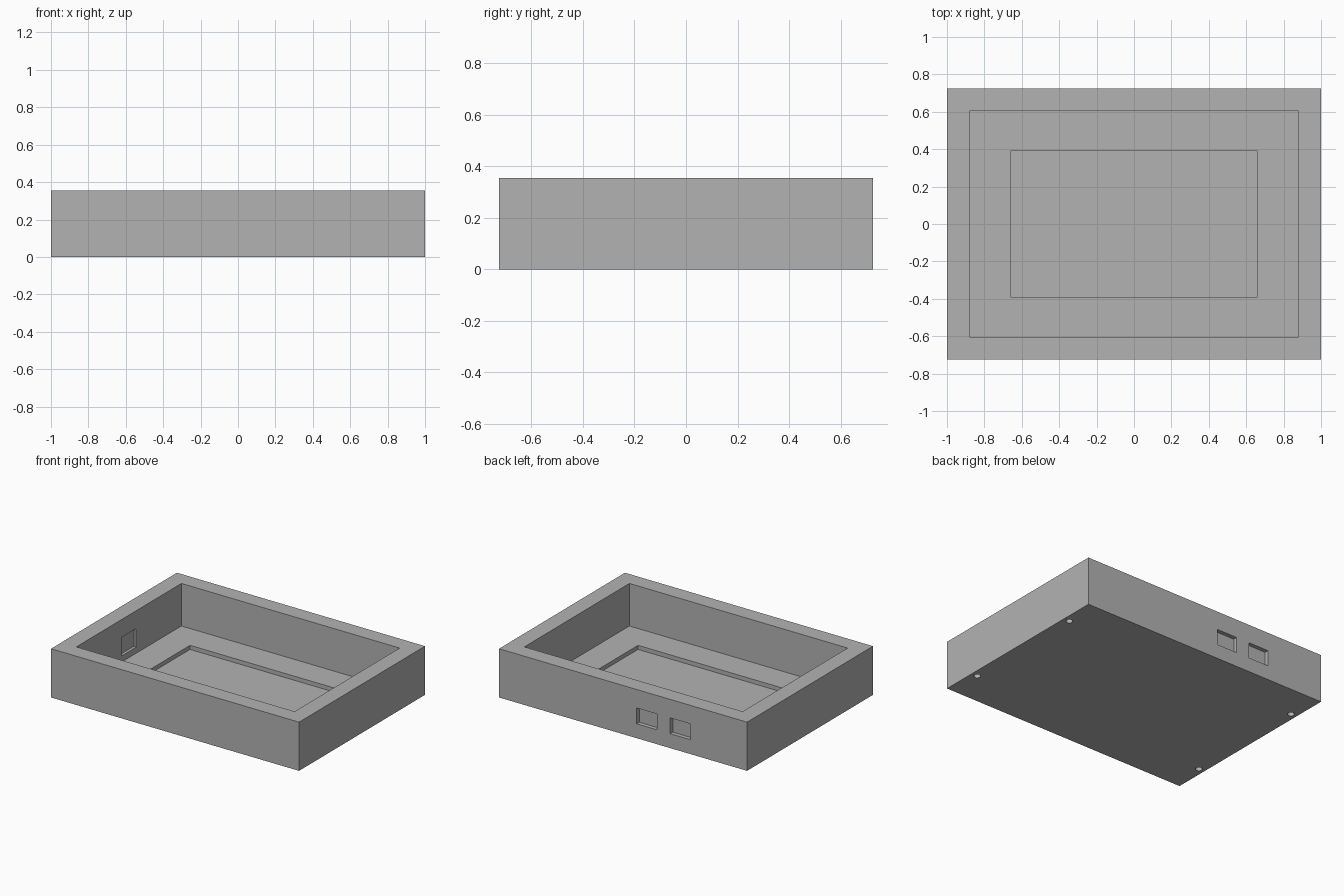
import bpy

cube = bpy.data.objects.get("Cube")
if cube:
    bpy.data.objects.remove(cube, do_unlink=True)

grey = bpy.data.materials.new("plain_grey")
grey.use_nodes = True
colour = (0.45, 0.45, 0.45, 1)
grey.diffuse_color = colour
grey.node_tree.nodes["Principled BSDF"].inputs["Base Color"].default_value = colour

WIDTH, DEPTH, HEIGHT = 2.0, 1.45, 0.355
FLOOR, POCKET = 0.045, 0.015


def box(name, x, y, z):
    """Box from (low, high) ranges on each axis."""
    ranges = (x, y, z)
    bpy.ops.mesh.primitive_cube_add(size=1, location=[(a + b) / 2 for a, b in ranges])
    obj = bpy.context.object
    obj.name = name
    obj.scale = [b - a for a, b in ranges]
    bpy.ops.object.transform_apply(location=True, rotation=False, scale=True)
    obj.data.materials.append(grey)
    return obj


def cut(target, cutter):
    """Subtract the cutter, then remove it."""
    cutter.hide_render = True
    mod = target.modifiers.new("cut", 'BOOLEAN')
    mod.operation = 'DIFFERENCE'
    mod.solver = 'EXACT'
    mod.object = cutter
    bpy.context.view_layer.objects.active = target
    bpy.ops.object.modifier_apply(modifier=mod.name)
    bpy.data.objects.remove(cutter, do_unlink=True)


# Outer case block
case = box("case_tray", (-WIDTH / 2, WIDTH / 2), (-DEPTH / 2, DEPTH / 2), (0, HEIGHT))

# Main cavity and the shallow pocket in its floor
cut(case, box("cavity_cutter", (-0.88, 0.88), (-0.605, 0.605), (FLOOR, HEIGHT + 0.1)))
cut(case, box("pocket_cutter", (-0.66, 0.66), (-0.39, 0.39), (POCKET, FLOOR + 0.1)))

# Two blind port recesses in the back wall
for x in (-0.545, -0.275):
    cut(case, box("port_cutter", (x, x + 0.165), (DEPTH / 2 - 0.03, DEPTH / 2 + 0.1), (0.105, 0.22)))

# Blind recess on the inside of one end wall
cut(case, box("inner_recess_cutter", (-0.9, -0.8), (-0.085, 0.085), (0.09, 0.225)))

# Four screw holes in the underside
for sx in (-1, 1):
    for sy in (-1, 1):
        bpy.ops.mesh.primitive_cylinder_add(vertices=24, radius=0.023, depth=0.2,
                                            location=(sx * 0.953, sy * 0.472, 0))
        hole = bpy.context.object
        hole.name = "screw_hole_cutter"
        hole.data.materials.append(grey)
        cut(case, hole)
